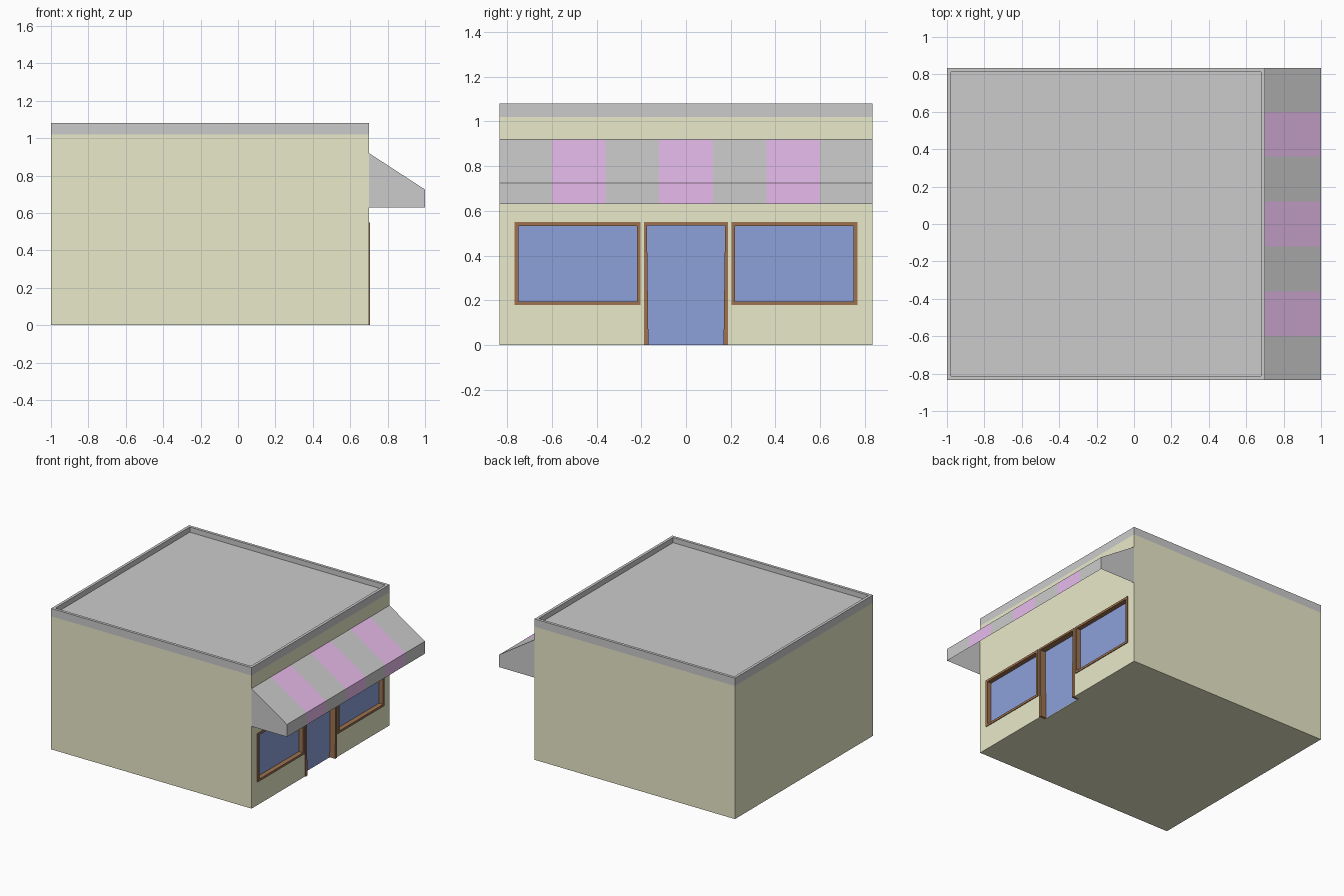
import bpy, bmesh

if "Cube" in bpy.data.objects:
    bpy.data.objects.remove(bpy.data.objects["Cube"])

FRONT = 0.70      # shop front plane (x)
HALF = 0.835      # half width (y)


def material(name, rgb):
    m = bpy.data.materials.new(name)
    m.diffuse_color = (*rgb, 1)
    m.use_nodes = True
    m.node_tree.nodes["Principled BSDF"].inputs["Base Color"].default_value = m.diffuse_color
    return m


OLIVE = material("olive_wall", (0.82, 0.82, 0.59))
GREY = material("grey", (0.8, 0.8, 0.8))
PURPLE = material("purple_stripe", (0.80, 0.50, 0.84))
BLUE = material("blue_glass", (0.27, 0.355, 0.70))
BROWN = material("brown_frame", (0.34, 0.17, 0.08))


def finish(name, bm, *mats):
    bmesh.ops.recalc_face_normals(bm, faces=bm.faces)
    me = bpy.data.meshes.new(name)
    bm.to_mesh(me)
    bm.free()
    ob = bpy.data.objects.new(name, me)
    bpy.context.collection.objects.link(ob)
    for m in mats:
        me.materials.append(m)
    return ob


def box_bm(x0, x1, y0, y1, z0, z1):
    bm = bmesh.new()
    bmesh.ops.create_cube(bm, size=1)
    for v in bm.verts:
        v.co = (x1 if v.co.x > 0 else x0, y1 if v.co.y > 0 else y0,
                z1 if v.co.z > 0 else z0)
    return bm


def frame(name, outer, inner, x0, x1, closed=True):
    """Flat frame between two (y, z) outlines, thickened along x."""
    bm = bmesh.new()
    rings = [[bm.verts.new((x, y, z)) for y, z in loop]
             for loop, x in ((outer, x0), (outer, x1), (inner, x1), (inner, x0))]
    n = len(outer)
    for i in range(n if closed else n - 1):
        j = (i + 1) % n
        for k in range(4):
            a, b = rings[k], rings[(k + 1) % 4]
            bm.faces.new((a[i], a[j], b[j], b[i]))
    if not closed:
        for i in (0, n - 1):
            bm.faces.new([r[i] for r in rings])
    return finish(name, bm, BROWN)


def rect(y0, y1, z0, z1):
    return [(y0, z0), (y0, z1), (y1, z1), (y1, z0)]


def panel(name, outline, x):
    bm = bmesh.new()
    bm.faces.new([bm.verts.new((x, y, z)) for y, z in outline])
    ob = finish(name, bm, BLUE)
    if ob.data.polygons[0].normal.x < 0:
        ob.data.flip_normals()


# Building shell: olive walls, grey parapet band, sunken roof
bm = box_bm(-1, FRONT, -HALF, HALF, 0, 1.08)
bmesh.ops.bisect_plane(bm, geom=bm.verts[:] + bm.edges[:] + bm.faces[:],
                       plane_co=(0, 0, 1.02), plane_no=(0, 0, 1))
top = max(bm.faces, key=lambda f: f.calc_center_median().z)
bmesh.ops.inset_region(bm, faces=[top], thickness=0.03)
ext = bmesh.ops.extrude_face_region(bm, geom=[top])["geom"]
bmesh.ops.translate(bm, vec=(0, 0, -0.04),
                    verts=[v for v in ext if isinstance(v, bmesh.types.BMVert)])
if top.is_valid:
    bm.faces.remove(top)
for f in bm.faces:
    f.material_index = int(f.calc_center_median().z > 1.02)
building = finish("building", bm, OLIVE, GREY)


def cut(y0, y1, z0, z1, depth):
    """Cut an opening into the shop front."""
    cutter = finish("opening_cutter",
                    box_bm(FRONT - depth, FRONT + 0.1, y0, y1, z0, z1), OLIVE)
    cutter.hide_render = True
    mod = building.modifiers.new("opening", 'BOOLEAN')
    mod.operation = 'DIFFERENCE'
    mod.object = cutter
    bpy.context.view_layer.objects.active = building
    bpy.ops.object.modifier_apply(modifier=mod.name)
    bpy.data.objects.remove(cutter)


# Two shop windows, mirrored about the door
for side, s in (("left", -1), ("right", 1)):
    y0, y1 = sorted((s * 0.203, s * 0.767))
    z0, z1, w = 0.178, 0.55, 0.017
    cut(y0, y1, z0, z1, 0.035)
    frame(side + "_window_frame", rect(y0, y1, z0, z1),
          rect(y0 + w, y1 - w, z0 + w, z1 - w), FRONT - 0.035, FRONT + 0.006)
    panel(side + "_window_glass", rect(y0 + w, y1 - w, z0 + w, z1 - w), FRONT - 0.03)

# Door with a slightly tapered three-sided frame
cut(-0.188, 0.188, -0.1, 0.55, 0.045)
opening = [(-0.168, 0), (-0.175, 0.535), (0.175, 0.535), (0.168, 0)]
frame("door_frame", rect(-0.188, 0.188, 0, 0.55), opening,
      FRONT - 0.045, FRONT + 0.006, closed=False)
panel("door", opening, FRONT - 0.04)

# Striped awning, open underneath
profile = [(FRONT, 0.92), (1.0, 0.725), (1.0, 0.63)]
stops = [-HALF, -0.6, -0.36, -0.12, 0.12, 0.36, 0.6, HALF]
bm = bmesh.new()
rows = [[bm.verts.new((x, y, z)) for x, z in profile] for y in stops]
for i, (a, b) in enumerate(zip(rows, rows[1:])):
    for k in range(2):
        bm.faces.new((a[k], a[k + 1], b[k + 1], b[k])).material_index = i % 2
for row in (rows[0], rows[-1]):
    corner = bm.verts.new((FRONT, row[0].co.y, 0.63))
    bm.faces.new(row + [corner])
finish("awning", bm, GREY, PURPLE)
